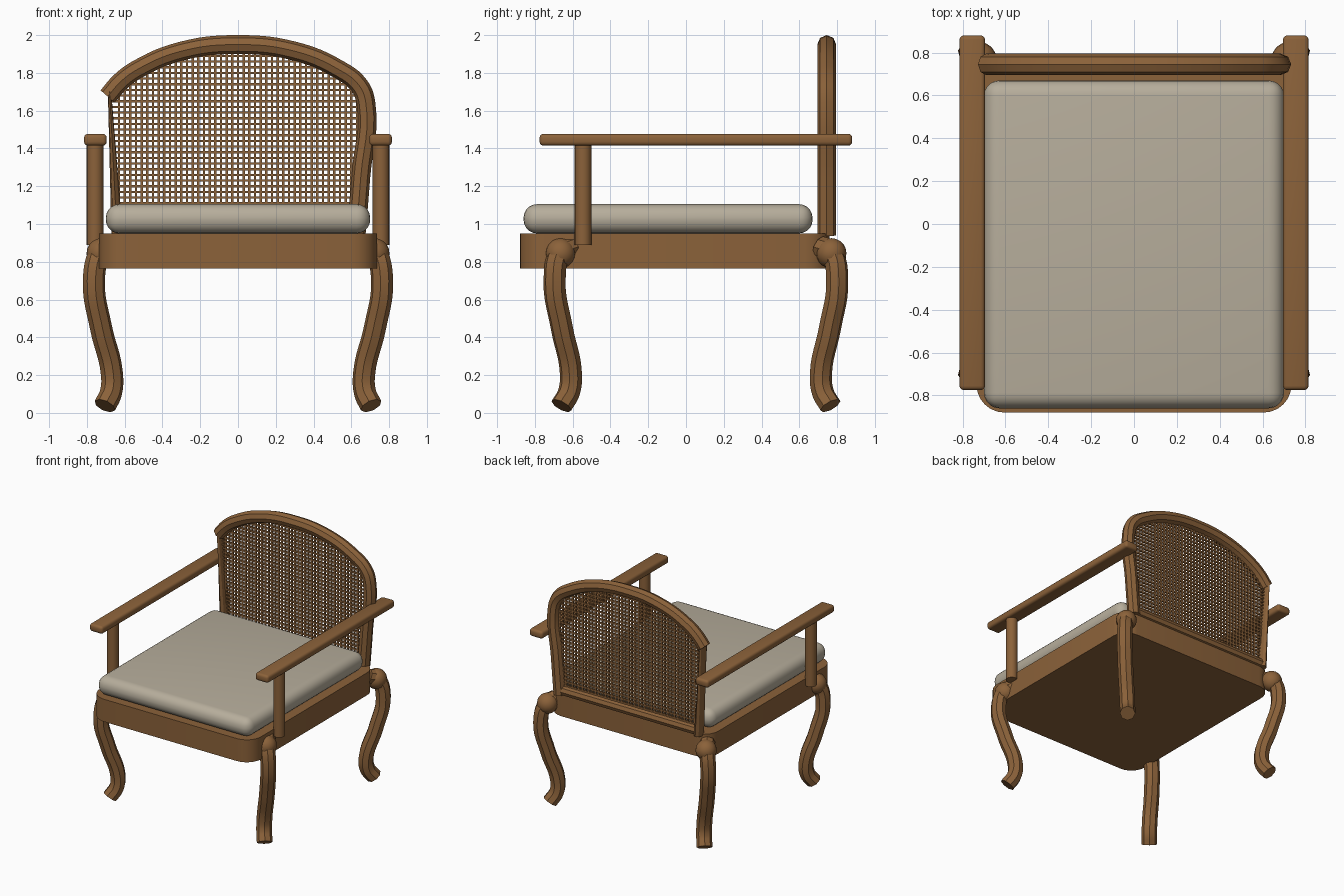
import bpy, bmesh, math
from mathutils import Vector

if "Cube" in bpy.data.objects:
    bpy.data.objects.remove(bpy.data.objects["Cube"], do_unlink=True)


def material(name, rgb):
    m = bpy.data.materials.new(name)
    m.use_nodes = True
    m.diffuse_color = (*rgb, 1)
    m.node_tree.nodes["Principled BSDF"].inputs["Base Color"].default_value = (*rgb, 1)
    return m


WOOD = material("warm_brown_wood", (0.26, 0.122, 0.042))
FABRIC = material("beige_fabric", (0.47, 0.42, 0.33))


def finish(name, mesh, mat, angle=35):
    obj = bpy.data.objects.new(name, mesh)
    bpy.context.scene.collection.objects.link(obj)
    mesh.materials.clear()
    mesh.materials.append(mat)
    bpy.ops.object.select_all(action="DESELECT")
    bpy.context.view_layer.objects.active = obj
    obj.select_set(True)
    bpy.ops.object.shade_smooth_by_angle(angle=math.radians(angle))
    return obj


def add_box(bm, lo, hi):
    lo, hi = Vector(lo), Vector(hi)
    vs = bmesh.ops.create_cube(bm, size=1)["verts"]
    for v in vs:
        v.co = (lo + hi) / 2 + v.co * (hi - lo)


def box(name, lo, hi, mat, bevel=0, segments=3, vertical_only=False):
    bm = bmesh.new()
    add_box(bm, lo, hi)
    if bevel:
        edges = [e for e in bm.edges if not vertical_only
                 or abs(e.verts[0].co.z - e.verts[1].co.z) > 0.01]
        bmesh.ops.bevel(bm, geom=edges, offset=bevel, segments=segments,
                        profile=0.5, affect="EDGES")
    mesh = bpy.data.meshes.new(name)
    bm.to_mesh(mesh)
    bm.free()
    return finish(name, mesh, mat)


def tube(name, points, radius, mat=WOOD, resolution=6):
    """Eight-sided capped tube swept through the points."""
    curve = bpy.data.curves.new(name + "_path", "CURVE")
    curve.dimensions = "3D"
    curve.bevel_depth = radius
    curve.bevel_resolution = 2
    curve.use_fill_caps = True
    curve.resolution_u = resolution
    spline = curve.splines.new("BEZIER")
    spline.bezier_points.add(len(points) - 1)
    for bp, p in zip(spline.bezier_points, points):
        bp.co = p
        bp.handle_left_type = bp.handle_right_type = "AUTO"
    temp = bpy.data.objects.new(name + "_temp", curve)
    bpy.context.scene.collection.objects.link(temp)
    deps = bpy.context.evaluated_depsgraph_get()
    mesh = bpy.data.meshes.new_from_object(temp.evaluated_get(deps))
    bpy.data.objects.remove(temp, do_unlink=True)
    mesh.name = name
    return finish(name, mesh, mat)


# Seat frame and cushion
box("seat_frame", (-0.735, -0.88, 0.765), (0.735, 0.76, 0.95), WOOD, 0.13, 6, True)
box("seat_cushion", (-0.70, -0.86, 0.95), (0.70, 0.67, 1.105), FABRIC, 0.072, 5)

# Curved legs with round knees; depth is measured from the legs' mid line
LEG = [(0.69, 0.655, 0.88), (0.73, 0.715, 0.85), (0.763, 0.748, 0.70),
       (0.725, 0.71, 0.45), (0.668, 0.662, 0.21), (0.672, 0.672, 0.11), (0.705, 0.712, 0.038)]
LEG_MID = 0.0525
for end, sy in (("front", -1), ("back", 1)):
    for side, sx in (("left", 1), ("right", -1)):
        tube(f"{end}_{side}_leg", [(sx * x, LEG_MID + sy * d, z) for x, d, z in LEG], 0.059)
        bm = bmesh.new()
        bmesh.ops.create_uvsphere(bm, u_segments=16, v_segments=10, radius=0.08)
        bmesh.ops.translate(bm, verts=bm.verts, vec=(sx * 0.722, LEG_MID + sy * 0.717, 0.845))
        mesh = bpy.data.meshes.new("knee")
        bm.to_mesh(mesh)
        bm.free()
        finish(f"{end}_{side}_knee", mesh, WOOD)

# Armrests and their posts
for side, sx in (("left", 1), ("right", -1)):
    xs = sorted((sx * 0.695, sx * 0.815))
    box(f"{side}_armrest", (xs[0], -0.775, 1.415), (xs[1], 0.88, 1.477), WOOD, 0.02, 3)
    bm = bmesh.new()
    bmesh.ops.create_cone(bm, cap_ends=True, segments=20, radius1=0.044, radius2=0.044, depth=0.54)
    bmesh.ops.translate(bm, verts=bm.verts, vec=(sx * 0.757, -0.545, 1.16))
    mesh = bpy.data.meshes.new("post")
    bm.to_mesh(mesh)
    bm.free()
    finish(f"{side}_arm_post", mesh, WOOD)

# Back frame: arched crest running down into the left stile
BACK = 0.745
ARCH = [(-0.69, 1.675), (-0.62, 1.755), (-0.53, 1.82), (-0.30, 1.915), (0, 1.95), (0.30, 1.915),
        (0.53, 1.82), (0.64, 1.735), (0.677, 1.64), (0.65, 1.25), (0.625, 0.94)]
tube("crest_and_left_stile", [(x, BACK, z) for x, z in ARCH], 0.05)
tube("bottom_rail", [(-0.64, BACK, 0.975), (0.64, BACK, 0.975)], 0.04, resolution=1)

# Right stile, thinning towards its top
stile = tube("right_stile", [(-0.64, BACK, 0.94), (-0.68, BACK, 1.70)], 0.05, resolution=1)
for v in stile.data.vertices:
    t = (v.co.z - 0.94) / 0.76
    axis = -0.64 - 0.04 * t
    v.co.x = axis + (v.co.x - axis) * (0.6 - 0.42 * t)


# Woven cane panel, trimmed to the arch
def arch_height(x):
    for (x0, z0), (x1, z1) in zip(ARCH[:8], ARCH[1:9]):
        if x0 <= x <= x1:
            return z0 + (z1 - z0) * (x - x0) / (x1 - x0)
    return ARCH[0][1]


def half_width(z):
    if z < 1.66:
        return 0.635 + 0.04 * (z - 0.95) / 0.71
    return max(x / 200 for x in range(136) if arch_height(x / 200) >= z)


STEP, WIRE = 0.03, 0.006
bm = bmesh.new()
for i in range(-21, 22):
    x = i * STEP
    add_box(bm, (x - WIRE, BACK - WIRE, 0.97), (x + WIRE, BACK + WIRE, arch_height(x)))
for i in range(32):
    z = 0.99 + i * STEP
    w = half_width(z)
    add_box(bm, (-w, BACK - WIRE, z - WIRE), (w, BACK + WIRE, z + WIRE))
mesh = bpy.data.meshes.new("cane_panel")
bm.to_mesh(mesh)
bm.free()
finish("cane_panel", mesh, WOOD)
